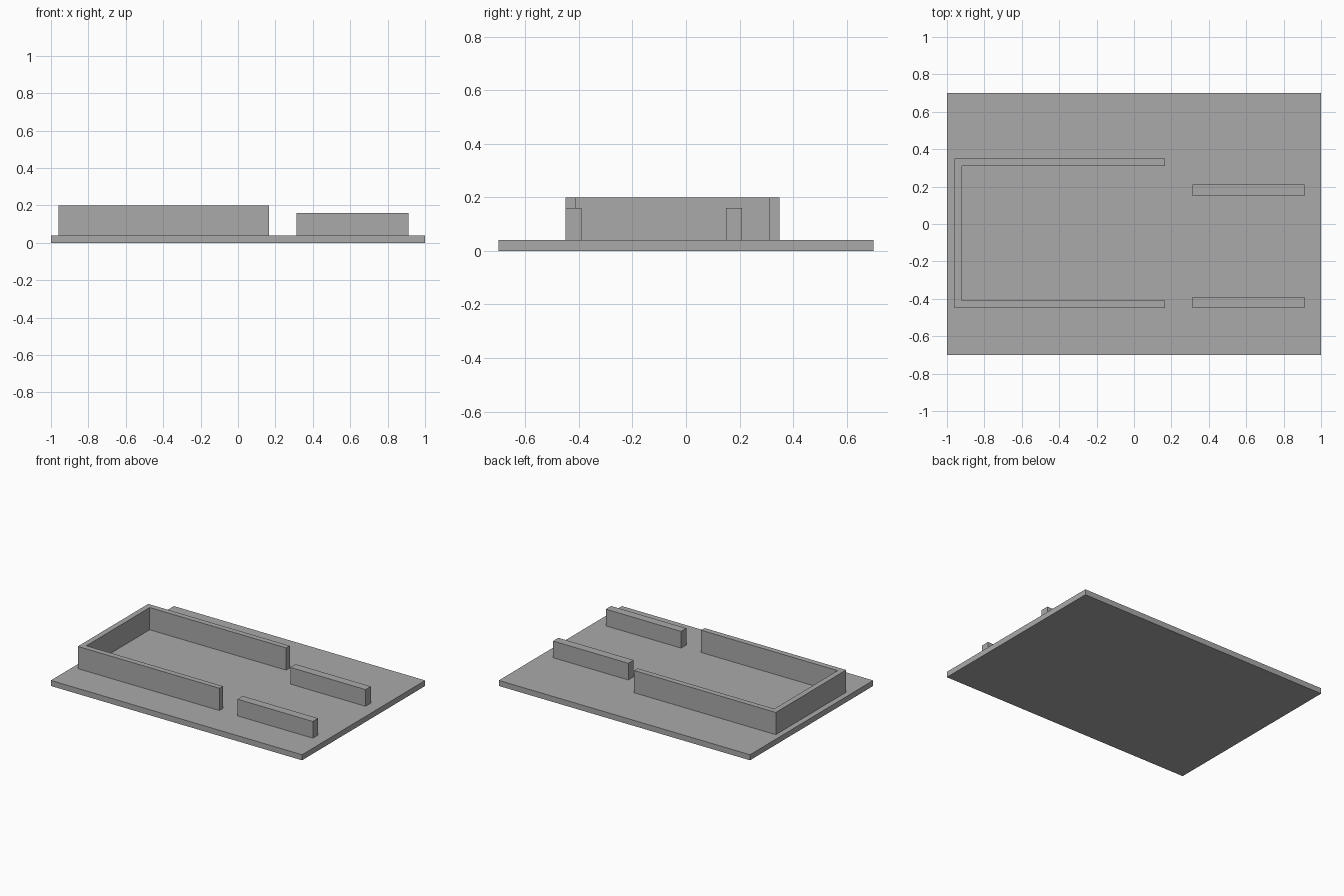
import bpy
import bmesh

cube = bpy.data.objects.get("Cube")
if cube:
    bpy.data.objects.remove(cube, do_unlink=True)

grey = bpy.data.materials.new("plain grey")
grey.use_nodes = True
colour = (0.4, 0.4, 0.4, 1)
grey.diffuse_color = colour
grey.node_tree.nodes["Principled BSDF"].inputs["Base Color"].default_value = colour


def prism(name, outline, bottom, top):
    """Extrude a flat outline upward into a solid part."""
    bm = bmesh.new()
    base = bm.faces.new([bm.verts.new((x, y, bottom)) for x, y in outline])
    sides = bmesh.ops.extrude_face_region(bm, geom=[base], use_keep_orig=True)
    raised = [v for v in sides["geom"] if isinstance(v, bmesh.types.BMVert)]
    bmesh.ops.translate(bm, verts=raised, vec=(0, 0, top - bottom))
    bmesh.ops.recalc_face_normals(bm, faces=bm.faces)
    mesh = bpy.data.meshes.new(name)
    bm.to_mesh(mesh)
    bm.free()
    mesh.materials.append(grey)
    obj = bpy.data.objects.new(name, mesh)
    bpy.context.collection.objects.link(obj)
    return obj


def rectangle(x0, x1, y0, y1):
    return [(x0, y0), (x1, y0), (x1, y1), (x0, y1)]


PLATE_TOP = 0.04

# Base plate
prism("base_plate", rectangle(-1, 1, -0.7, 0.7), 0, PLATE_TOP)

# Three-sided wall, open toward +x
back, end, front, rear, wall = -0.96, 0.167, -0.45, 0.35, 0.04
prism("u_shaped_wall", [
    (back, front), (end, front), (end, front + wall),
    (back + wall, front + wall), (back + wall, rear - wall),
    (end, rear - wall), (end, rear), (back, rear),
], PLATE_TOP, 0.2)

# Two loose rails beyond the opening
for name, y in (("front_rail", -0.45), ("rear_rail", 0.15)):
    prism(name, rectangle(0.312, 0.911, y, y + 0.06), PLATE_TOP, 0.16)
